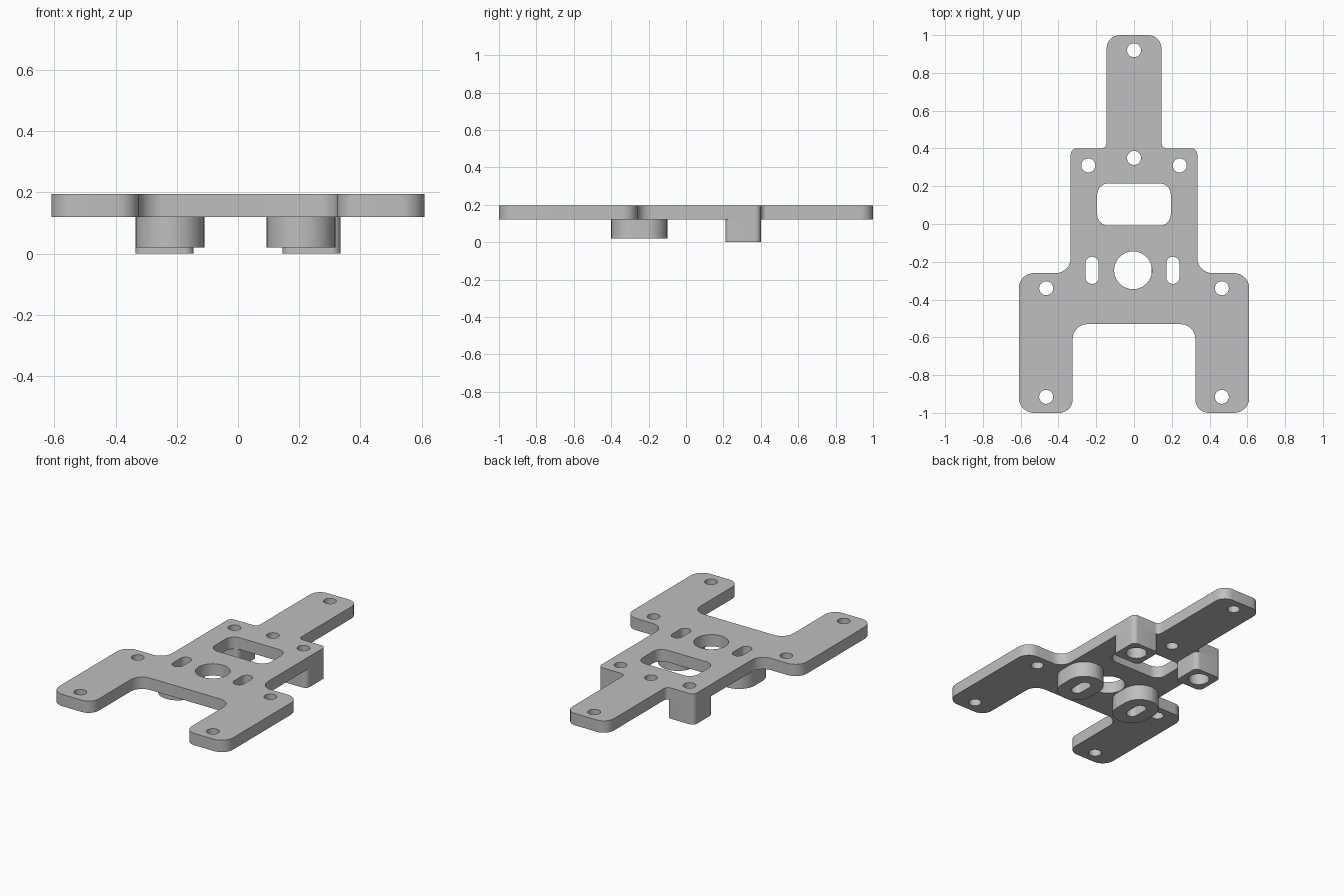
import bpy, bmesh
from math import cos, sin, pi
from mathutils import Vector

cube = bpy.data.objects.get("Cube")
if cube:
    bpy.data.objects.remove(cube, do_unlink=True)

# Single flat grey
grey = bpy.data.materials.new("grey plastic")
grey.use_nodes = True
COLOUR = (0.52, 0.52, 0.52, 1)
grey.diffuse_color = COLOUR
grey.node_tree.nodes["Principled BSDF"].inputs["Base Color"].default_value = COLOUR

PLATE_BOTTOM, PLATE_TOP = 0.12, 0.195
HOLE = 0.037


def rounded(corners, steps=8):
    """Fillet every (x, y, radius) corner of a closed outline."""
    out = []
    for i, (x, y, r) in enumerate(corners):
        p = Vector((x, y))
        a = (Vector(corners[i - 1][:2]) - p).normalized()
        b = (Vector(corners[(i + 1) % len(corners)][:2]) - p).normalized()
        for s in range(steps + 1):
            t = s / steps * pi / 2
            out.append(p + a * r * (1 - sin(t)) + b * r * (1 - cos(t)))
    return out


def box(cx, cy, hx, hy, r):
    return rounded([(cx - hx, cy - hy, r), (cx + hx, cy - hy, r),
                    (cx + hx, cy + hy, r), (cx - hx, cy + hy, r)])


def slot(cx, cy, hx, hy):
    return box(cx, cy, hx, hy, hx * 0.999)


def circle(cx, cy, r, n=40):
    return [Vector((cx + r * cos(2 * pi * i / n), cy + r * sin(2 * pi * i / n)))
            for i in range(n)]


def extrude(name, loops, z0, z1):
    """Filled outline with holes, extruded from z0 to z1."""
    curve = bpy.data.curves.new(name, "CURVE")
    curve.dimensions = "2D"
    curve.fill_mode = "BOTH"
    curve.extrude = (z1 - z0) / 2
    for loop in loops:
        spline = curve.splines.new("POLY")
        spline.points.add(len(loop) - 1)
        for point, co in zip(spline.points, loop):
            point.co = (co.x, co.y, 0, 1)
        spline.use_cyclic_u = True
    obj = bpy.data.objects.new(name, curve)
    bpy.context.collection.objects.link(obj)
    select(obj)
    bpy.ops.object.convert(target="MESH")
    obj = bpy.context.object
    bm = bmesh.new()
    bm.from_mesh(obj.data)
    bmesh.ops.remove_doubles(bm, verts=bm.verts, dist=0.00005)
    bmesh.ops.recalc_face_normals(bm, faces=bm.faces)
    bmesh.ops.translate(bm, verts=bm.verts, vec=(0, 0, (z0 + z1) / 2))
    bm.to_mesh(obj.data)
    bm.free()
    obj.data.materials.clear()
    obj.data.materials.append(grey)
    return obj


def select(obj):
    bpy.ops.object.select_all(action="DESELECT")
    obj.select_set(True)
    bpy.context.view_layer.objects.active = obj


def smooth(obj):
    select(obj)
    bpy.ops.object.shade_smooth_by_angle(angle=pi / 6)


# Base plate: half outline, mirrored
half = [(0.145, 1.0, 0.07), (0.145, 0.40, 0.03), (0.335, 0.40, 0.03),
        (0.335, -0.26, 0.08), (0.61, -0.26, 0.08), (0.61, -1.0, 0.08),
        (0.325, -1.0, 0.07), (0.325, -0.53, 0.08)]
outline = rounded(half + [(-x, y, r) for x, y, r in reversed(half)])
screw_holes = [(0, 0.92), (0, 0.35)]
for side in (-1, 1):
    screw_holes += [(side * 0.242, 0.31), (side * 0.465, -0.34), (side * 0.465, -0.915)]
SLOTS = {"right": -0.222, "left": 0.206}
cutouts = [circle(x, y, HOLE) for x, y in screw_holes]
cutouts += [box(0, 0.103, 0.195, 0.112, 0.06), circle(-0.005, -0.245, 0.1, 64)]
cutouts += [slot(x, -0.245, 0.035, 0.072) for x in SLOTS.values()]
smooth(extrude("base_plate", [outline] + cutouts, PLATE_BOTTOM, PLATE_TOP))

# Oblong slotted bosses under the plate
for side, x in SLOTS.items():
    smooth(extrude(side + "_slotted_boss",
                   [slot(x, -0.25, 0.113, 0.15), slot(x, -0.245, 0.035, 0.072)],
                   0.02, PLATE_BOTTOM))

# Square standoffs with a wider recess at the bottom
for side, s in (("right", -1), ("left", 1)):
    post = extrude(side + "_standoff",
                   [box(s * 0.24, 0.305, 0.095, 0.095, 0.03),
                    circle(s * 0.242, 0.31, HOLE)], 0, PLATE_BOTTOM)
    cutter = extrude("recess_cutter", [circle(s * 0.242, 0.31, 0.062)], -0.05, 0.07)
    cutter.hide_render = True
    mod = post.modifiers.new("recess", "BOOLEAN")
    mod.operation = "DIFFERENCE"
    mod.solver = "EXACT"
    mod.object = cutter
    select(post)
    bpy.ops.object.modifier_apply(modifier=mod.name)
    bpy.data.objects.remove(cutter, do_unlink=True)
    smooth(post)
